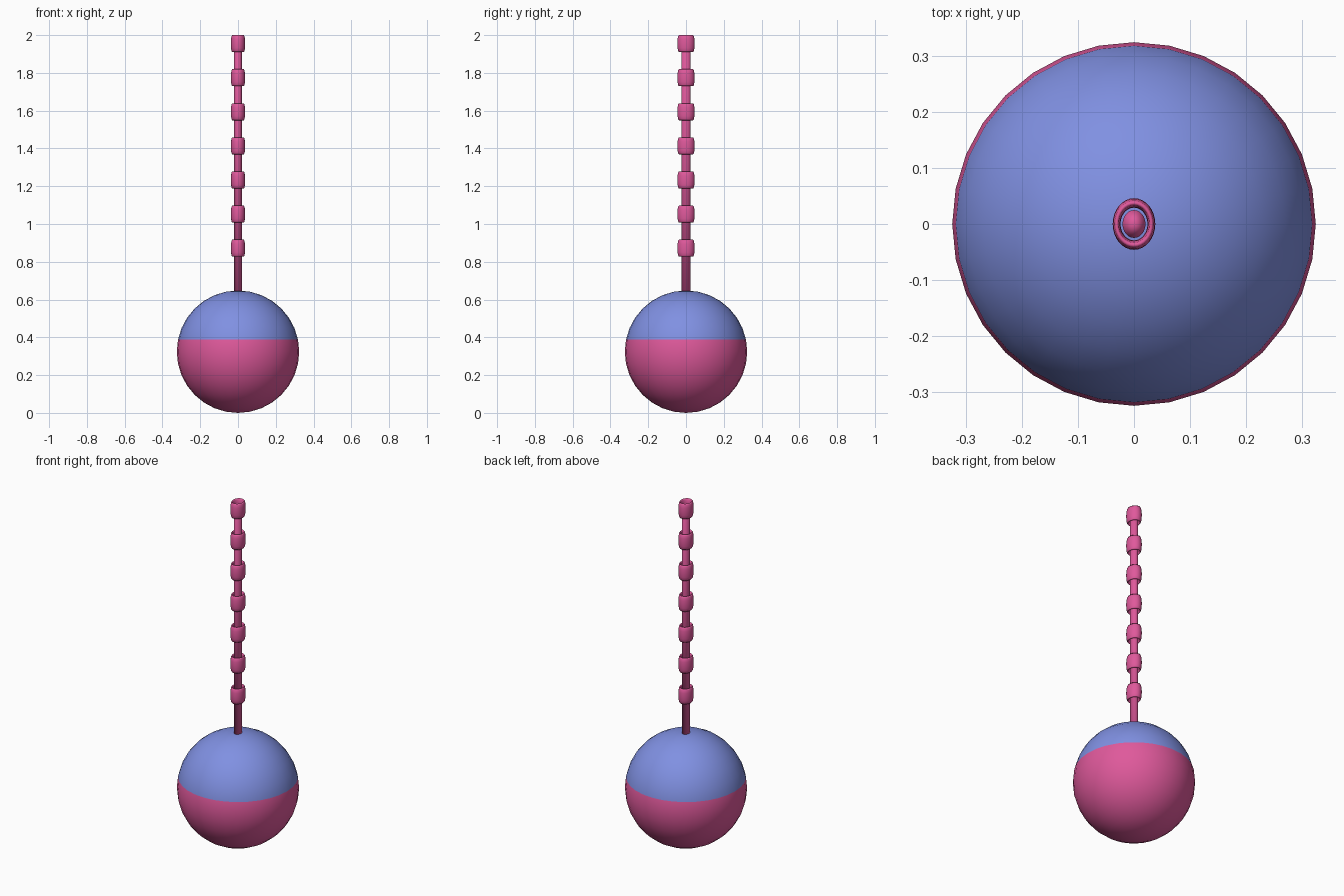
import bpy, bmesh, math

if "Cube" in bpy.data.objects:
    bpy.data.objects.remove(bpy.data.objects["Cube"])


def material(name, rgb):
    m = bpy.data.materials.new(name)
    m.diffuse_color = (*rgb, 1)
    m.use_nodes = True
    m.node_tree.nodes["Principled BSDF"].inputs["Base Color"].default_value = m.diffuse_color
    return m


pink = material("pink", (0.74, 0.10, 0.33))
blue = material("blue", (0.215, 0.28, 0.76))


def lathe(name, profile, segments, sx=1, sy=1, closed=False):
    """Revolve (radius, z) points about z, stretched by sx, sy."""
    bm = bmesh.new()
    rings = []
    for r, z in profile:
        if r < 1e-6:
            rings.append([bm.verts.new((0, 0, z))] * segments)
        else:
            rings.append([bm.verts.new((r * sx * math.cos(a), r * sy * math.sin(a), z))
                          for a in (math.tau * i / segments for i in range(segments))])
    pairs = list(zip(rings, rings[1:]))
    if closed:
        pairs.append((rings[-1], rings[0]))
    for lo, hi in pairs:
        for i in range(segments):
            j = (i + 1) % segments
            quad = list(dict.fromkeys((lo[i], lo[j], hi[j], hi[i])))
            bm.faces.new(quad).smooth = True
    bmesh.ops.recalc_face_normals(bm, faces=bm.faces)
    mesh = bpy.data.meshes.new(name)
    bm.to_mesh(mesh)
    bm.free()
    ob = bpy.data.objects.new(name, mesh)
    bpy.context.collection.objects.link(ob)
    mesh.materials.append(pink)
    return ob


# Ball: blue cap above the first ring over the equator
R = 0.324
arc = [(R * math.sin(math.pi * k / 16), R - R * math.cos(math.pi * k / 16)) for k in range(17)]
ball = lathe("ball", [(abs(r) if 0 < k < 16 else 0, z) for k, (r, z) in enumerate(arc)], 32)
ball.data.materials.append(blue)
for f in ball.data.polygons:
    f.material_index = 1 if f.center.z > 0.39 else 0

# Rod running through the links, with a pointed tip inside the top link
lathe("rod", [(0, 0.6), (0.0205, 0.6), (0.0205, 1.93), (0, 1.96)], 24, 1, 1.21)

# Seven tall ring links around the rod
for n in range(7):
    zc = 1.955 - 0.1805 * n
    section = [(0.031 + 0.007 * math.cos(a), zc + 0.045 * math.sin(a))
               for a in (math.tau * i / 12 for i in range(12))]
    lathe(f"link_{n + 1}", section, 32, 1, 1.21, closed=True)
